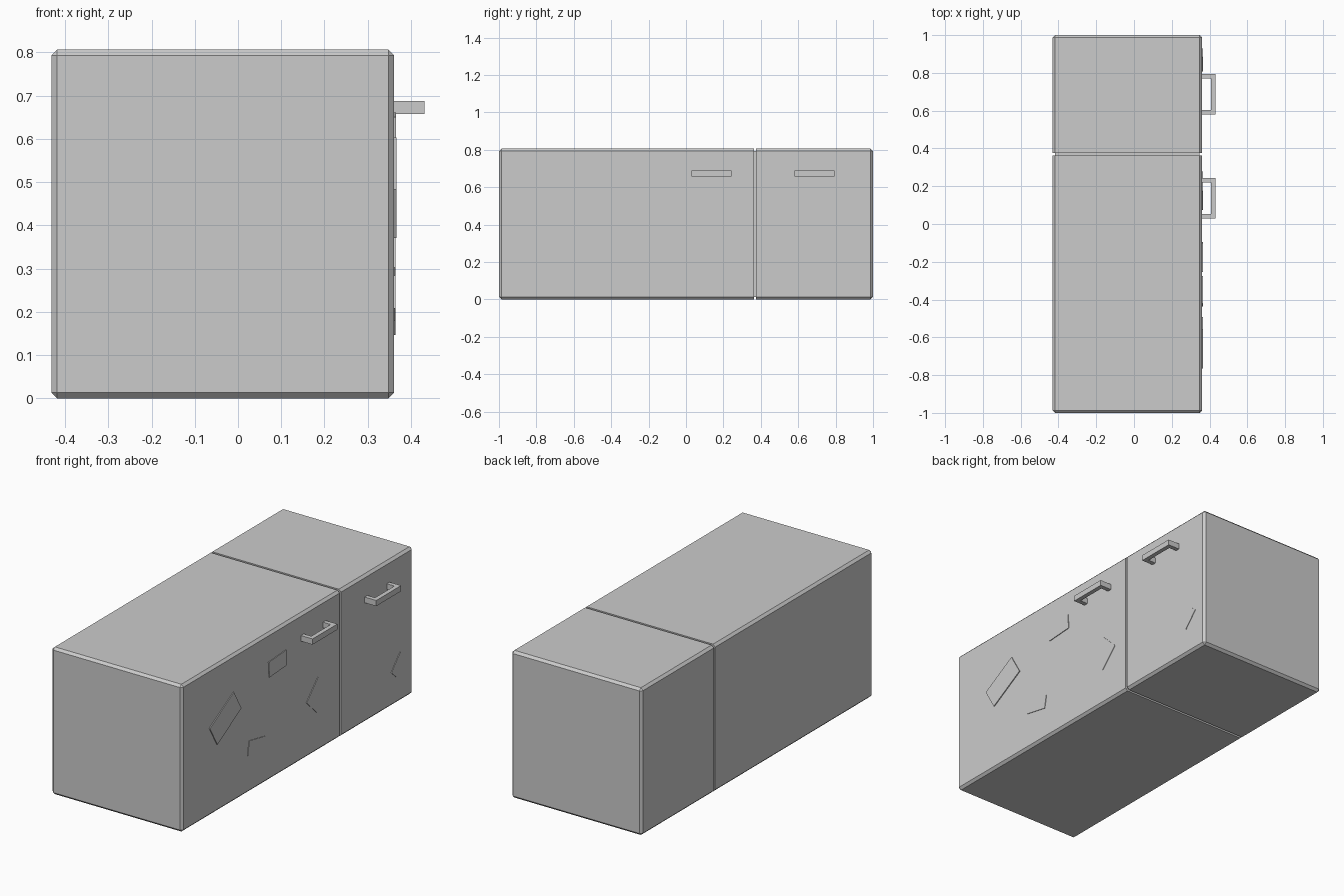
import bpy, bmesh, math
from mathutils import Matrix, Vector

if "Cube" in bpy.data.objects:
    bpy.data.objects.remove(bpy.data.objects["Cube"])

X0, X1, TOP = -0.431, 0.361, 0.806   # cabinet sides and height
SEAM, GAP, CH = 0.369, 0.006, 0.013  # seam position, half gap, chamfer


def finish(name, bm):
    bmesh.ops.recalc_face_normals(bm, faces=bm.faces)
    me = bpy.data.meshes.new(name)
    bm.to_mesh(me)
    bm.free()
    ob = bpy.data.objects.new(name, me)
    bpy.context.collection.objects.link(ob)
    return ob


def box(lo, hi):
    lo, hi = Vector(lo), Vector(hi)
    bm = bmesh.new()
    bmesh.ops.create_cube(bm, size=1, matrix=Matrix.Translation((lo + hi) / 2)
                          @ Matrix.Diagonal((hi - lo).to_4d()))
    return bm


# cabinet sections: chamfered everywhere except along the seam
def section(name, y0, y1, seam_y):
    bm = box((X0, y0, 0), (X1, y1, TOP))
    edges = [e for e in bm.edges
             if not all(abs(v.co.y - seam_y) < 1e-4 for v in e.verts)]
    bmesh.ops.bevel(bm, geom=edges, offset=CH, segments=1, affect='EDGES')
    finish(name, bm)


section("large_compartment", -1, SEAM - GAP, SEAM - GAP)
section("small_compartment", SEAM + GAP, 1, SEAM + GAP)

# recessed core visible inside the seam
finish("seam_core", box((X0 + CH, SEAM - GAP, CH), (X1 - CH, SEAM + GAP, TOP - CH)))


# U-shaped handles
def handle(name, y0, y1, x_out=0.431, t=0.024, z0=0.657, z1=0.688):
    xi = X1 - 0.002
    profile = [(xi, y0), (x_out, y0), (x_out, y1), (xi, y1), (xi, y1 - t),
               (x_out - t, y1 - t), (x_out - t, y0 + t), (xi, y0 + t)]
    bm = bmesh.new()
    face = bm.faces.new([bm.verts.new((x, y, z0)) for x, y in profile])
    ext = bmesh.ops.extrude_face_region(bm, geom=[face])
    verts = [g for g in ext["geom"] if isinstance(g, bmesh.types.BMVert)]
    bmesh.ops.translate(bm, verts=verts, vec=(0, 0, z1 - z0))
    finish(name, bm)


handle("large_door_handle", 0.029, 0.244)
handle("small_door_handle", 0.58, 0.795)

# thin rectangular magnets: y, z, length, width, angle, thickness
magnets = [(-0.629, 0.487, 0.24, 0.13, 30, 0.005),
           (-0.175, 0.613, 0.153, 0.085, 4, 0.004),
           (0.176, 0.304, 0.145, 0.145, 46, 0.003),
           (-0.356, 0.232, 0.147, 0.078, -11, 0.003),
           (0.868, 0.209, 0.115, 0.06, 48, 0.003)]
for i, (y, z, l, w, a, t) in enumerate(magnets):
    bm = box((-0.004, -l / 2, -w / 2), (t, l / 2, w / 2))
    bm.transform(Matrix.Translation((X1, y, z))
                 @ Matrix.Rotation(math.radians(a), 4, 'X'))
    finish(f"magnet_{i + 1}", bm)
